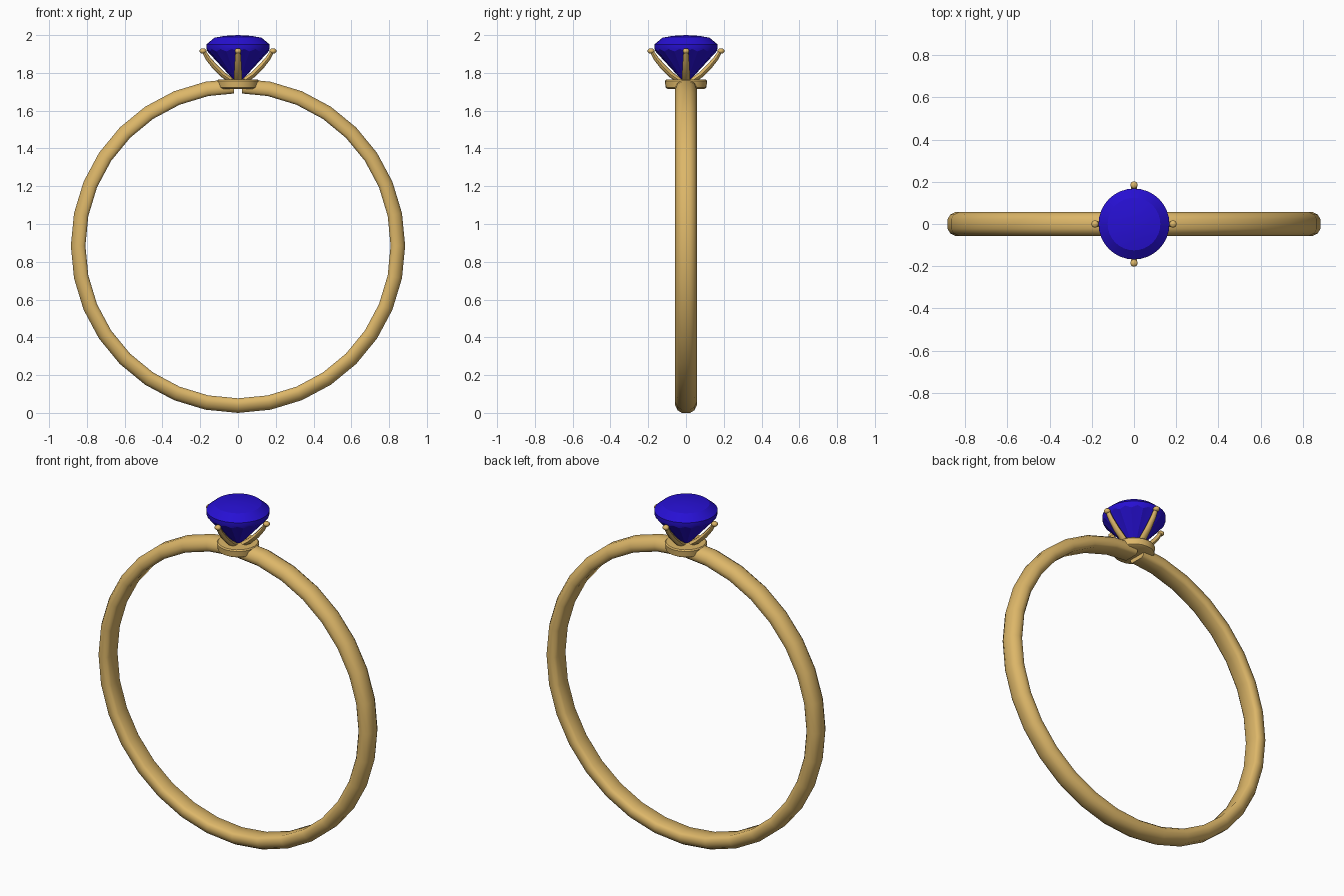
import bpy, bmesh
from math import sin, cos, pi, radians
from mathutils import Vector, Matrix

if "Cube" in bpy.data.objects:
    bpy.data.objects.remove(bpy.data.objects["Cube"])


def material(name, rgb):
    m = bpy.data.materials.new(name)
    m.diffuse_color = (*rgb, 1)
    m.use_nodes = True
    m.node_tree.nodes["Principled BSDF"].inputs["Base Color"].default_value = m.diffuse_color
    return m


GOLD = material("gold", (0.72, 0.47, 0.14))
BLUE = material("blue_gem", (0.02, 0.005, 0.65))


def make(name, bm, mat, angle=None):
    bmesh.ops.recalc_face_normals(bm, faces=bm.faces)
    me = bpy.data.meshes.new(name)
    bm.to_mesh(me)
    bm.free()
    ob = bpy.data.objects.new(name, me)
    bpy.context.collection.objects.link(ob)
    me.materials.append(mat)
    if angle:
        bpy.ops.object.select_all(action='DESELECT')
        ob.select_set(True)
        bpy.context.view_layer.objects.active = ob
        bpy.ops.object.shade_smooth_by_angle(angle=radians(angle))
    return ob


def loft(bm, rings, caps=True):
    """Skin a list of closed point rings."""
    vs = [[bm.verts.new(p) for p in r] for r in rings]
    n = len(vs[0])
    for a, b in zip(vs, vs[1:]):
        for i in range(n):
            j = (i + 1) % n
            bm.faces.new((a[i], a[j], b[j], b[i]))
    if caps:
        bm.faces.new(vs[0])
        bm.faces.new(vs[-1])
    return vs


def circle(r, z, n):
    return [Vector((r * cos(2 * pi * i / n), r * sin(2 * pi * i / n), z)) for i in range(n)]


# Band: D-shaped section swept round 32 steps, open under the seat
section = [(0.885, -0.022), (0.885, 0.022), (0.871, 0.045), (0.845, 0.057),
           (0.820, 0.054), (0.808, 0.040), (0.808, -0.040), (0.820, -0.054),
           (0.845, -0.057), (0.871, -0.045)]
CZ = 0.885


def band_ring(k):
    a = 2 * pi * k / 32
    return [Vector((r * sin(a), y, CZ + r * cos(a))) for r, y in section]


rings = [band_ring(k) for k in range(33)]
t = 0.13
rings[0] = [p.lerp(q, t) for p, q in zip(rings[0], rings[1])]
rings[-1] = [p.lerp(q, t) for p, q in zip(rings[-1], rings[-2])]
bm = bmesh.new()
loft(bm, rings)
make("band", bm, GOLD, 50)

# Seat: small disc with softened rims
bm = bmesh.new()
loft(bm, [circle(r, z, 24) for r, z in
          ((0.098, 1.716), (0.108, 1.722), (0.112, 1.757), (0.106, 1.764))])
make("seat", bm, GOLD, 40)

# Prongs: curved claws (radius, height, half thickness, half width) with bead tips
path = [(0.020, 1.750, 0.014, 0.022), (0.075, 1.787, 0.015, 0.021),
        (0.122, 1.832, 0.015, 0.019), (0.160, 1.878, 0.013, 0.016),
        (0.184, 1.918, 0.010, 0.013)]
for k in range(4):
    bm = bmesh.new()
    rings = []
    for i, (r, z, th, w) in enumerate(path):
        a, b = path[max(i - 1, 0)], path[min(i + 1, len(path) - 1)]
        d = Vector((b[0] - a[0], 0, b[1] - a[1])).normalized()
        nrm = Vector((d.z, 0, -d.x))
        rings.append([Vector((r, 0, z)) + nrm * th * cos(2 * pi * j / 8)
                      + Vector((0, w * sin(2 * pi * j / 8), 0)) for j in range(8)])
    loft(bm, rings)
    loft(bm, [[p + Vector((0.185, 0, 0)) for p in circle(r, z, 10)] for r, z in
              ((0.010, 1.903), (0.018, 1.911), (0.018, 1.920), (0.010, 1.928))])
    bmesh.ops.rotate(bm, verts=bm.verts, matrix=Matrix.Rotation(k * pi / 2, 3, 'Z'))
    make(f"prong_{k + 1}", bm, GOLD, 50)

# Gem: domed table, crown, scalloped girdle and pointed pavilion
N = 32
scallop = circle(0.162, 1.914, N)
for i, p in enumerate(scallop):
    if i % 2:
        p.z += 0.012
        p.x *= 1.03
        p.y *= 1.03
bm = bmesh.new()
vs = loft(bm, [circle(0.07, 1.996, N), circle(0.125, 1.986, N), circle(0.168, 1.950, N),
               circle(0.168, 1.932, N), scallop], caps=False)
for ring, z in ((vs[0], 2.0), (vs[-1], 1.738)):
    tip = bm.verts.new((0, 0, z))
    for i in range(N):
        bm.faces.new((ring[i], ring[(i + 1) % N], tip))
make("gem", bm, BLUE, 18)
